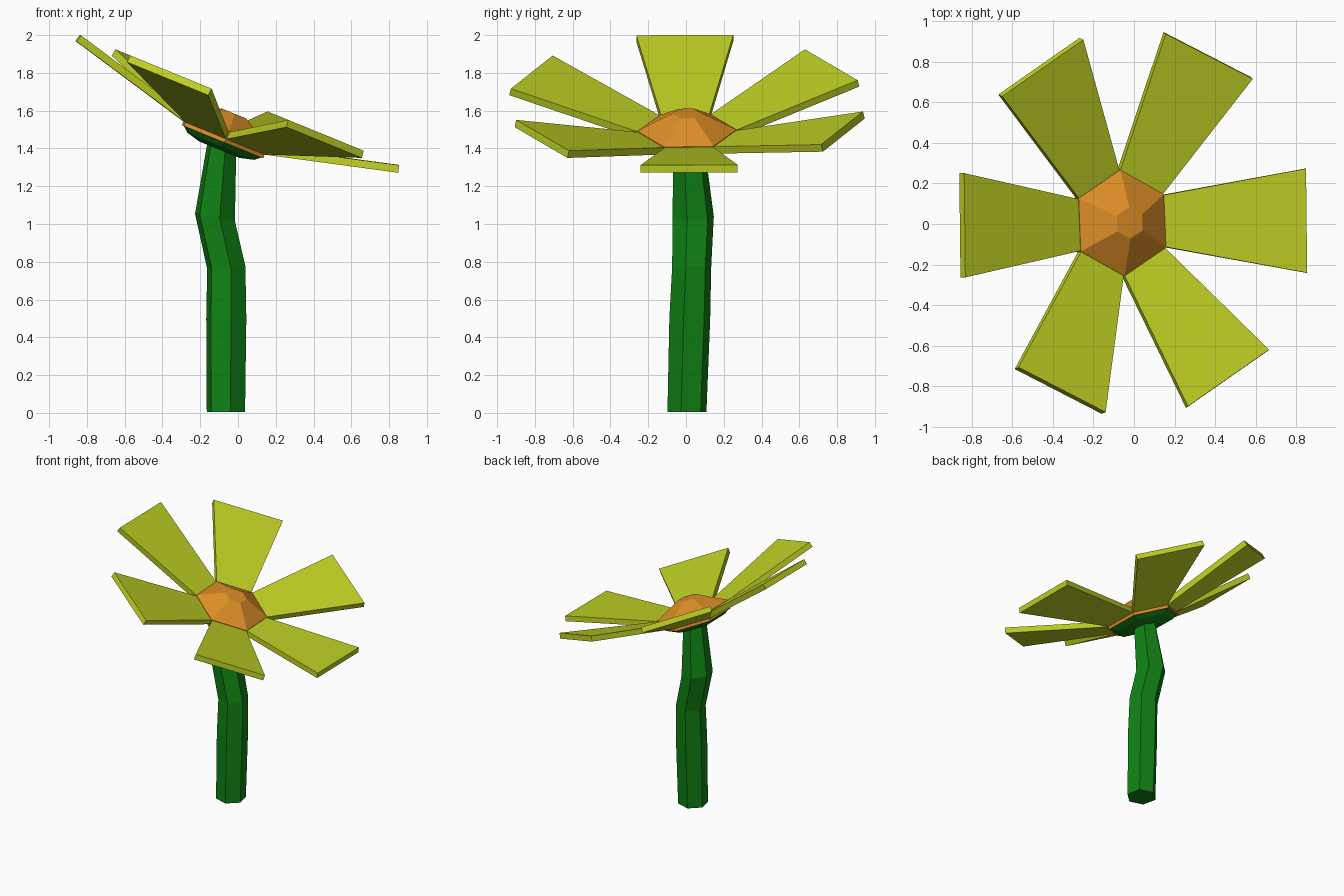
import bpy, bmesh
from math import cos, sin, radians
from mathutils import Matrix, Vector

cube = bpy.data.objects.get("Cube")
if cube:
    bpy.data.objects.remove(cube, do_unlink=True)


def material(name, rgb):
    m = bpy.data.materials.new(name)
    m.use_nodes = True
    colour = (*rgb, 1)
    m.diffuse_color = colour
    m.node_tree.nodes["Principled BSDF"].inputs["Base Color"].default_value = colour
    return m


GREEN = material("stem green", (0.005, 0.22, 0.007))
ORANGE = material("centre orange", (0.72, 0.27, 0.02))
YELLOW = material("petal yellow green", (0.52, 0.63, 0.017))


def loft(name, rings, mat, matrix=Matrix()):
    """Skin a stack of point rings into a closed solid."""
    bm = bmesh.new()
    loops = [[bm.verts.new(p) for p in ring] for ring in rings]
    for a, b in zip(loops, loops[1:]):
        n = len(a)
        for i in range(n):
            j = (i + 1) % n
            bm.faces.new((a[i], a[j], b[j], b[i]))
    bm.faces.new(loops[0][::-1])
    bm.faces.new(loops[-1])
    bmesh.ops.recalc_face_normals(bm, faces=bm.faces)
    mesh = bpy.data.meshes.new(name)
    bm.to_mesh(mesh)
    bm.free()
    mesh.materials.append(mat)
    ob = bpy.data.objects.new(name, mesh)
    ob.matrix_world = matrix
    bpy.context.collection.objects.link(ob)
    return ob


def polar(radius, degrees, z=0.0):
    a = radians(degrees)
    return Vector((radius * cos(a), radius * sin(a), z))


def hexagon(radius, z, start):
    return [polar(radius, start + 60 * i, z) for i in range(6)]


# Bent six-sided stem: centre, radius and tilt of each ring
stem_path = [
    ((-0.064, 0.005, 0.005), 0.106, 0),
    ((-0.062, 0.02, 0.5), 0.111, 0),
    ((-0.062, 0.03, 0.77), 0.106, -4),
    ((-0.122, 0.038, 1.035), 0.112, 10),
    ((-0.085, 0.015, 1.41), 0.085, 22),
]
stem_rings = []
for centre, radius, tilt in stem_path:
    place = Matrix.Translation(centre) @ Matrix.Rotation(radians(tilt), 4, "Y")
    stem_rings.append([place @ p for p in hexagon(radius, 0, -17)])
loft("stem", stem_rings, GREEN)

# Tilted frame shared by all parts of the flower head
HEAD = Matrix.Translation((-0.082, 0.005, 1.435)) @ Matrix.Rotation(radians(22.2), 4, "Y")
TURN = 2.5
RIM = 0.262

# Green cup under the head
loft("cup", [hexagon(0.13, -0.045, 30 + TURN), hexagon(0.215, -0.025, 30 + TURN),
             hexagon(0.252, 0.002, 30 + TURN)], GREEN, HEAD)

# Faceted orange centre
loft("flower_centre", [hexagon(RIM, 0, 30 + TURN), hexagon(RIM, 0.065, 30 + TURN),
                       hexagon(0.078, 0.162, 30 + TURN)], ORANGE, HEAD)

# Flaring petals, each growing from one side of the centre
for k, heading in enumerate((0.7, 64.5, 122.9, 180.7, 244.5, 302.9)):
    def edge(radius, degrees, half, z):
        mid, side = polar(radius, degrees, z), polar(half, degrees + 90)
        return mid - side, mid + side

    root = 60 * k + TURN
    low_in, high_in = edge(0.222, root, 0.127, 0.02), edge(0.222, root, 0.127, 0.06)
    low_out, high_out = edge(0.92, heading, 0.257, 0.2), edge(0.91, heading, 0.257, 0.239)
    loft(f"petal_{k + 1}", [[*low_in, *high_in[::-1]], [*low_out, *high_out[::-1]]],
         YELLOW, HEAD)
